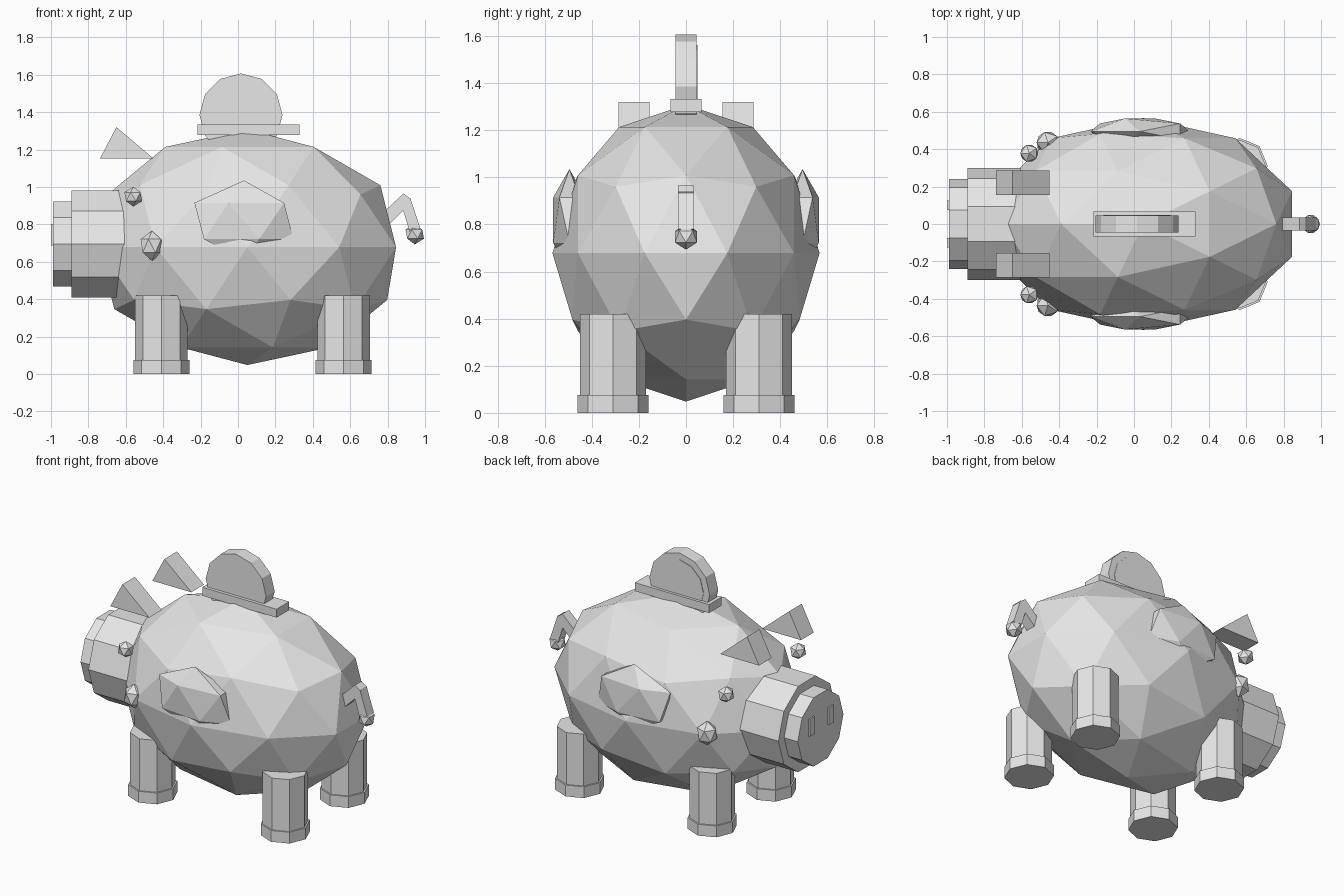
import bpy, bmesh
from math import pi
from mathutils import Matrix, Vector

cube = bpy.data.objects.get("Cube")
if cube:
    bpy.data.objects.remove(cube, do_unlink=True)

grey = bpy.data.materials.new("light grey")
grey.use_nodes = True
colour = (0.8, 0.8, 0.8, 1)
grey.diffuse_color = colour
grey.node_tree.nodes["Principled BSDF"].inputs["Base Color"].default_value = colour


def finish(name, bm):
    bmesh.ops.recalc_face_normals(bm, faces=bm.faces)
    mesh = bpy.data.meshes.new(name)
    bm.to_mesh(mesh)
    bm.free()
    mesh.materials.append(grey)
    obj = bpy.data.objects.new(name, mesh)
    bpy.context.collection.objects.link(obj)
    return obj


def ball(name, centre, radii, detail=1):
    """Faceted ball, turned half round about z."""
    bm = bmesh.new()
    bmesh.ops.create_icosphere(bm, subdivisions=detail, radius=1)
    bm.transform(Matrix.Translation(centre) @ Matrix.Diagonal((*radii, 1)) @ Matrix.Rotation(pi, 4, "Z"))
    return finish(name, bm)


def cylinder(name, centre, radius, length, sides, axis="Z"):
    bm = bmesh.new()
    bmesh.ops.create_cone(bm, cap_ends=True, segments=sides, radius1=radius, radius2=radius, depth=length)
    turn = {"X": Matrix.Rotation(pi / 2, 4, "Y"), "Y": Matrix.Rotation(pi / 2, 4, "X"), "Z": Matrix()}[axis]
    bm.transform(Matrix.Translation(centre) @ turn)
    return finish(name, bm)


def box(name, centre, size):
    bm = bmesh.new()
    bmesh.ops.create_cube(bm, size=1)
    bm.transform(Matrix.Translation(centre) @ Matrix.Diagonal((*size, 1)))
    return finish(name, bm)


def prism(name, outline, y0, y1):
    """Extrude an x-z outline from y0 to y1."""
    bm = bmesh.new()
    face = bm.faces.new([bm.verts.new((x, y0, z)) for x, z in outline])
    grown = bmesh.ops.extrude_face_region(bm, geom=[face])["geom"]
    bmesh.ops.translate(bm, vec=Vector((0, y1 - y0, 0)),
                        verts=[v for v in grown if isinstance(v, bmesh.types.BMVert)])
    return finish(name, bm)


# Body and stepped snout, facing -x
ball("body", (0.05, 0, 0.678), (0.836, 0.567, 0.63), detail=2)
cylinder("snout", (-0.69, 0, 0.695), 0.3, 0.4, 10, "X")
cylinder("snout_tip", (-0.92, 0, 0.695), 0.24, 0.14, 10, "X")

# Parts repeated on both sides
for side, s in (("left", 1), ("right", -1)):
    box(f"nostril_{side}", (-0.992, s * 0.1, 0.745), (0.016, 0.05, 0.115))
    ball(f"eye_{side}", (-0.56, s * 0.378, 0.948), (0.053, 0.053, 0.053))
    ball(f"cheek_{side}", (-0.46, s * 0.435, 0.685), (0.068, 0.066, 0.08))
    ball(f"side_flap_{side}", (0.032, s * 0.495, 0.818), (0.296, 0.081, 0.217))
    prism(f"ear_{side}", [(-0.738, 1.152), (-0.65, 1.32), (-0.452, 1.152)], s * 0.155, s * 0.287)
    for place, x in (("front", -0.41), ("back", 0.565)):
        cylinder(f"{place}_leg_{side}", (x, s * 0.31, 0.22), 0.14, 0.4, 8)
        cylinder(f"{place}_foot_{side}", (x, s * 0.31, 0.0375), 0.15, 0.075, 8)

# Coin standing in its slot
box("slot_plate", (0.057, 0, 1.305), (0.546, 0.132, 0.056))
cylinder("coin", (0.016, 0, 1.385), 0.222, 0.09, 12, "Y")
cylinder("coin_relief", (0.016, 0.044, 1.385), 0.178, 0.008, 12, "Y")

# Bent tail with a ball at the end
prism("tail_base", [(0.74, 0.83), (0.885, 0.965), (0.925, 0.935), (0.885, 0.875), (0.78, 0.77)], -0.035, 0.035)
prism("tail_end", [(0.875, 0.9), (0.921, 0.942), (0.975, 0.78), (0.92, 0.755)], -0.035, 0.035)
ball("tail_ball", (0.945, 0, 0.748), (0.055, 0.055, 0.055))
